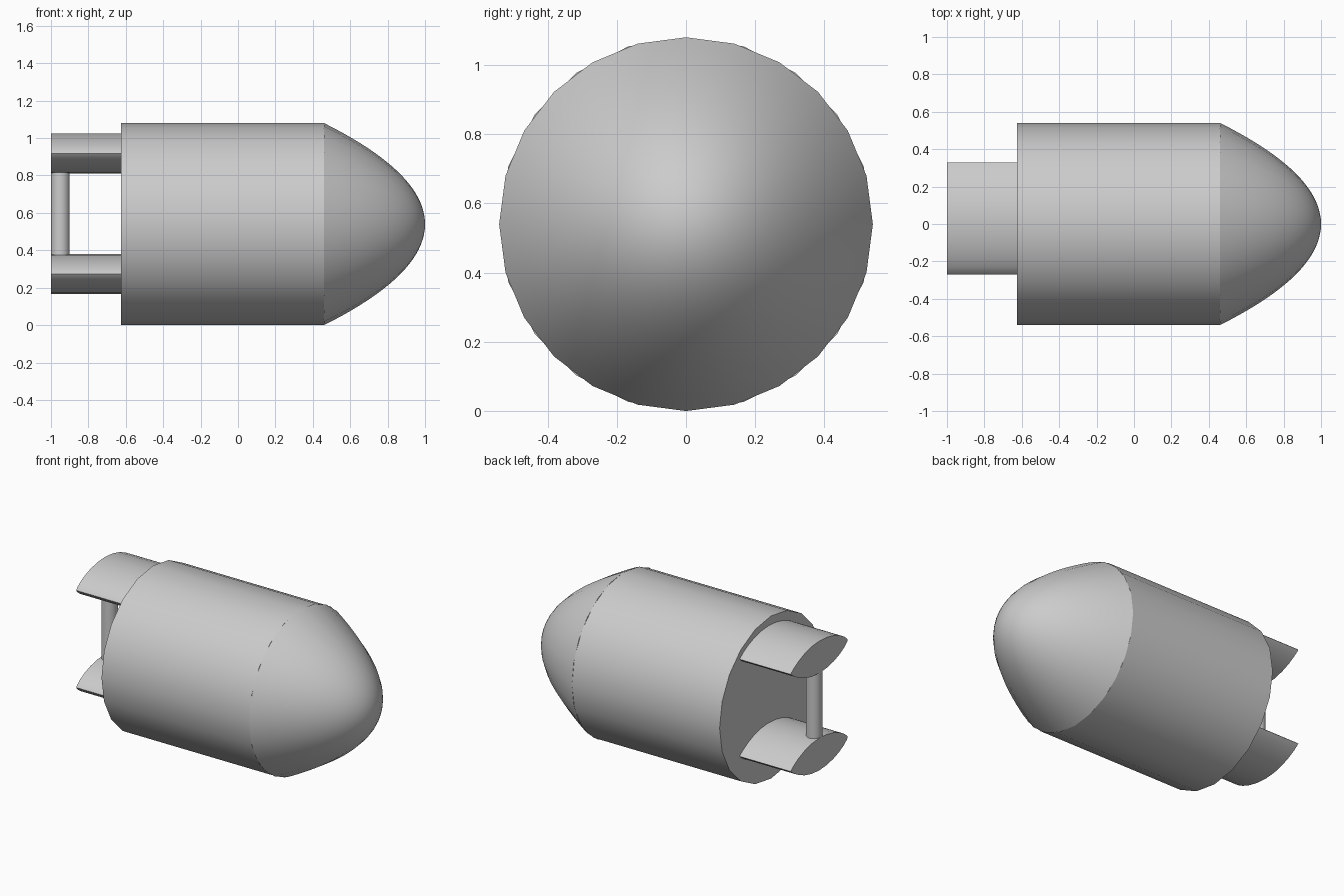
import bpy
import bmesh
from math import sin, cos, pi, sqrt, radians

if "Cube" in bpy.data.objects:
    bpy.data.objects.remove(bpy.data.objects["Cube"], do_unlink=True)

grey = bpy.data.materials.new("light grey")
grey.use_nodes = True
grey.diffuse_color = (0.6, 0.6, 0.6, 1)
grey.node_tree.nodes["Principled BSDF"].inputs["Base Color"].default_value = grey.diffuse_color

RADIUS = 0.54
REAR, SHOULDER, TIP = -0.625, 0.46, 1.0


def finish(name, bm):
    """Turn a bmesh into a smooth-shaded object with sharp creases."""
    bmesh.ops.recalc_face_normals(bm, faces=bm.faces)
    mesh = bpy.data.meshes.new(name)
    bm.to_mesh(mesh)
    bm.free()
    mesh.materials.append(grey)
    obj = bpy.data.objects.new(name, mesh)
    bpy.context.collection.objects.link(obj)
    bpy.ops.object.select_all(action='DESELECT')
    obj.select_set(True)
    bpy.context.view_layer.objects.active = obj
    bpy.ops.object.shade_smooth_by_angle(angle=radians(30))
    return obj


def loft(name, sections, tip=None):
    """Skin a row of equal rings, capped at the ends or closed to a tip point."""
    bm = bmesh.new()
    rings = [[bm.verts.new(p) for p in ring] for ring in sections]
    n = len(rings[0])
    for a, b in zip(rings, rings[1:]):
        for i in range(n):
            j = (i + 1) % n
            bm.faces.new((a[i], a[j], b[j], b[i]))
    bm.faces.new(rings[0])
    if tip is None:
        bm.faces.new(rings[-1])
    else:
        point = bm.verts.new(tip)
        for i in range(n):
            bm.faces.new((rings[-1][i], rings[-1][(i + 1) % n], point))
    return finish(name, bm)


def circle_x(x, radius, sides):
    """Ring around the long axis."""
    turn = 2 * pi / sides
    return [(x, radius * sin(i * turn), RADIUS + radius * cos(i * turn))
            for i in range(sides)]


def lens_x(x, z, half_width=0.3, half_height=0.107, steps=12):
    """Lens-shaped ring, a little blunter on the front edge."""
    upper = []
    for i in range(steps + 1):
        t = -cos(pi * i / steps)
        power = 0.75 if t < 0 else 0.9
        upper.append((t, max(0.0, 1 - t * t) ** power))
    outline = upper + [(t, -h) for t, h in reversed(upper[1:-1])]
    return [(x, 0.03 + half_width * t, z + half_height * h) for t, h in outline]


# Main barrel
loft("body", [circle_x(REAR, RADIUS, 20), circle_x(SHOULDER, RADIUS, 20)])

# Parabolic nose
steps = 20
nose_radii = [RADIUS * (1 - i / steps) for i in range(steps)]
loft("nose",
     [circle_x(TIP - (TIP - SHOULDER) * (r / RADIUS) ** 2, r, 24) for r in nose_radii],
     tip=(TIP, 0, RADIUS))

# Upper and lower tail fins
for name, z in (("upper_fin", 0.918), ("lower_fin", 0.273)):
    loft(name, [lens_x(-1.0, z), lens_x(REAR, z)])

# Upright bar joining the fins
turn = 2 * pi / 20
loft("tail_post", [[(-0.95 + 0.05 * cos(i * turn), 0.01 + 0.05 * sin(i * turn), z)
                    for i in range(20)] for z in (0.33, 0.86)])
